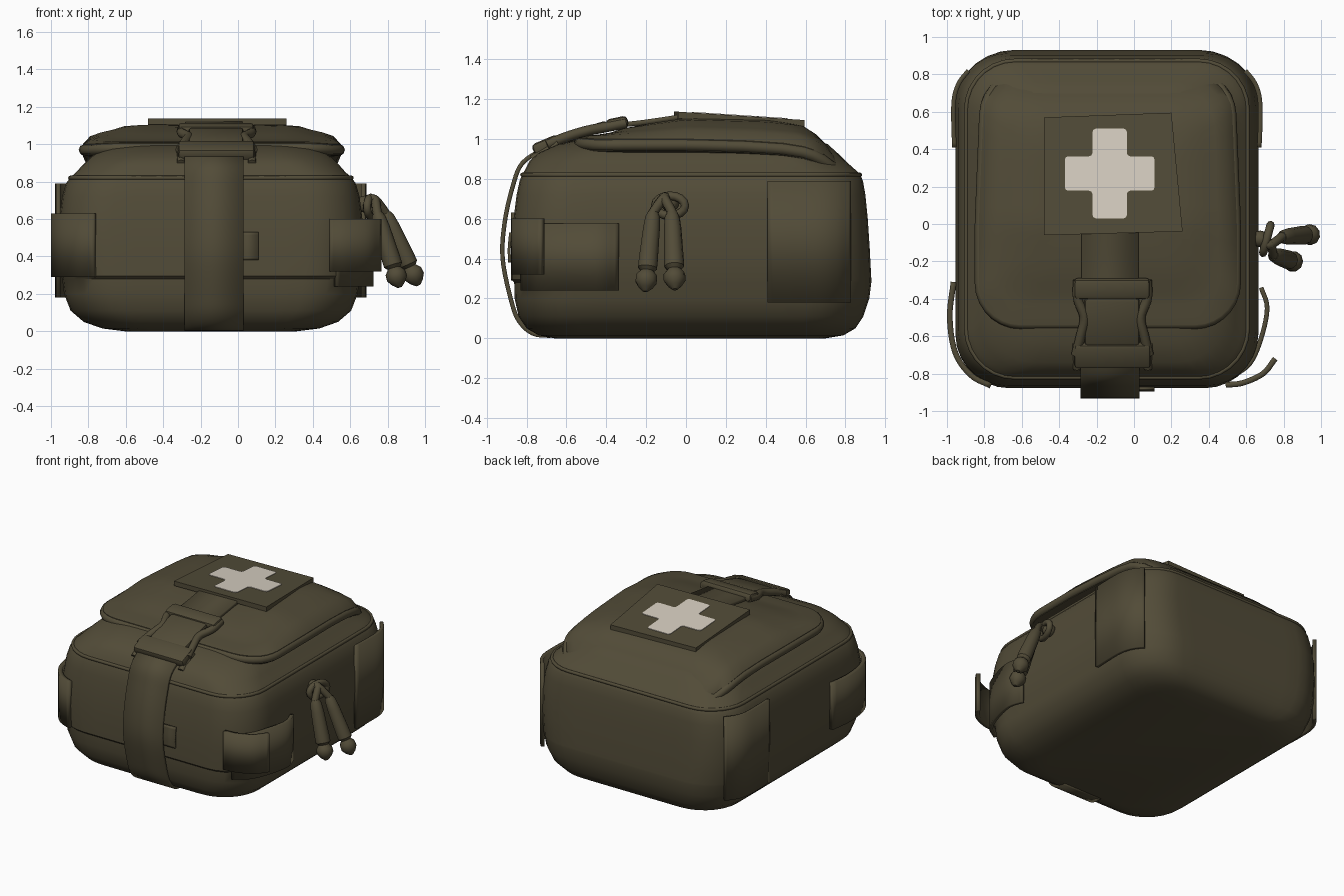
import bpy, bmesh, math
from mathutils import Vector

if "Cube" in bpy.data.objects:
    bpy.data.objects.remove(bpy.data.objects["Cube"], do_unlink=True)

MID = -0.145  # the bag's own centre line in x


def material(name, rgb):
    m = bpy.data.materials.new(name)
    m.use_nodes = True
    m.diffuse_color = (*rgb, 1)
    bsdf = m.node_tree.nodes["Principled BSDF"]
    bsdf.inputs["Base Color"].default_value = (*rgb, 1)
    bsdf.inputs["Roughness"].default_value = 0.9
    return m


OLIVE = material("olive fabric", (0.084, 0.071, 0.039))
CREAM = material("cream print", (0.69, 0.63, 0.54))


def finish(name, bm, mat=OLIVE, angle=40):
    bmesh.ops.recalc_face_normals(bm, faces=bm.faces)
    me = bpy.data.meshes.new(name)
    bm.to_mesh(me)
    bm.free()
    me.materials.append(mat)
    ob = bpy.data.objects.new(name, me)
    bpy.context.collection.objects.link(ob)
    bpy.ops.object.select_all(action="DESELECT")
    ob.select_set(True)
    bpy.context.view_layer.objects.active = ob
    bpy.ops.object.shade_smooth_by_angle(angle=math.radians(angle))
    return ob


def interp(table, t):
    for (a, za), (b, zb) in zip(table, table[1:]):
        if t <= b:
            return za + (zb - za) * max(0, (t - a) / (b - a))
    return table[-1][1]


def smooth_path(pts, steps=5):
    p = [Vector(q) for q in pts]
    p = [2 * p[0] - p[1]] + p + [2 * p[-1] - p[-2]]
    out = []
    for a, b, c, d in zip(p, p[1:], p[2:], p[3:]):
        for i in range(steps):
            t = i / steps
            out.append(0.5 * (2 * b + (c - a) * t + (2 * a - 5 * b + 4 * c - d) * t * t
                              + (3 * b - a - 3 * c + d) * t ** 3))
    return out + [p[-2]]


def rounded_rect(x0, x1, y0, y1, r, side=9, corner=7):
    """Plan outline with rounded corners and subdivided straight sides."""
    pts = []
    for k, (cx, cy) in enumerate([(x1 - r, y1 - r), (x0 + r, y1 - r), (x0 + r, y0 + r), (x1 - r, y0 + r)]):
        arc = [(k + i / corner) * math.pi / 2 for i in range(corner + 1)]
        pts += [(cx + r * math.cos(a), cy + r * math.sin(a)) for a in arc]
    out = []
    for i, p in enumerate(pts):
        q = pts[(i + 1) % len(pts)]
        n = side if i % (corner + 1) == corner else 1
        out += [Vector(p).lerp(Vector(q), j / n) for j in range(n)]
    return out


def loft(name, rings):
    bm = bmesh.new()
    rows = [[bm.verts.new(p) for p in ring] for ring in rings]
    for a, b in zip(rows, rows[1:]):
        for i in range(len(a)):
            j = (i + 1) % len(a)
            bm.faces.new((a[i], a[j], b[j], b[i]))
    bm.faces.new(rows[0])
    bm.faces.new(rows[-1])
    return finish(name, bm)


def ribbon(name, path, lo, hi, thick=0.025, axis="z", mirror=False):
    """Webbing strip: path in xy (axis z) or in yz (axis x), spanning lo to hi."""
    bm = bmesh.new()
    rows = []
    for a, b in smooth_path(path):
        a = 2 * MID - a if mirror else a
        rows.append([bm.verts.new((a, b, h) if axis == "z" else (h, a, b)) for h in (lo, hi)])
    for r, s in zip(rows, rows[1:]):
        bm.faces.new((r[0], r[1], s[1], s[0]))
    ob = finish(name, bm)
    mod = ob.modifiers.new("thickness", "SOLIDIFY")
    mod.thickness, mod.offset = thick, 0
    return ob


def plate(name, pts, top, thick, mat=OLIVE, corner=0.0):
    """Flat plate whose top height is a function of y."""
    bm = bmesh.new()
    face = bm.faces.new([bm.verts.new((x, y, top(y) - thick)) for x, y in pts])
    if corner:
        bmesh.ops.bevel(bm, geom=bm.verts[:], offset=corner, segments=2, affect="VERTICES", profile=0.5)
    ext = bmesh.ops.extrude_face_region(bm, geom=bm.faces[:])
    bmesh.ops.translate(bm, vec=(0, 0, thick), verts=[v for v in ext["geom"] if isinstance(v, bmesh.types.BMVert)])
    return finish(name, bm, mat, 30)


def tube(name, pts, radius, cyclic=False):
    cu = bpy.data.curves.new(name, "CURVE")
    cu.dimensions, cu.bevel_depth, cu.bevel_resolution, cu.use_fill_caps = "3D", radius, 2, True
    sp = cu.splines.new("POLY")
    sp.points.add(len(pts) - 1)
    for p, q in zip(sp.points, pts):
        p.co = (*q, 1)
    sp.use_cyclic_u = cyclic
    sp.use_smooth = True
    cu.materials.append(OLIVE)
    ob = bpy.data.objects.new(name, cu)
    bpy.context.collection.objects.link(ob)


def box(name, x0, x1, centre, depth, height, tilt, bevel=0.02):
    bm = bmesh.new()
    bmesh.ops.create_cube(bm, size=1)
    bmesh.ops.scale(bm, vec=(x1 - x0, depth, height), verts=bm.verts)
    bmesh.ops.bevel(bm, geom=bm.edges[:], offset=bevel, segments=2, affect="EDGES", profile=0.5)
    ob = finish(name, bm)
    ob.location = ((x0 + x1) / 2, *centre)
    ob.rotation_euler.x = tilt


# Main body with a stepped front panel: height, half width, front y, back y, corner radius
BODY = [(0.0, 0.46, -0.66, 0.70, 0.20), (0.015, 0.58, -0.74, 0.79, 0.24), (0.05, 0.68, -0.80, 0.85, 0.27),
        (0.11, 0.75, -0.84, 0.89, 0.29), (0.2, 0.785, -0.86, 0.92, 0.30), (0.28, 0.795, -0.862, 0.93, 0.30),
        (0.295, 0.80, -0.878, 0.93, 0.30), (0.45, 0.81, -0.878, 0.922, 0.29), (0.6, 0.81, -0.865, 0.912, 0.28),
        (0.72, 0.795, -0.85, 0.90, 0.28), (0.79, 0.775, -0.835, 0.888, 0.27), (0.825, 0.75, -0.82, 0.872, 0.26),
        (0.85, 0.72, -0.805, 0.845, 0.25), (0.89, 0.685, -0.785, 0.80, 0.27), (0.93, 0.645, -0.74, 0.76, 0.27),
        (0.975, 0.58, -0.64, 0.71, 0.25), (1.0, 0.5, -0.52, 0.62, 0.22)]
loft("bag_body", [[(x, y, z) for x, y in rounded_rect(MID - w, MID + w, y0, y1, r)] for z, w, y0, y1, r in BODY])

# Zip piping around the top of the body
tube("zip_piping", [(x, y, 0.82) for x, y in rounded_rect(MID - 0.752, MID + 0.752, -0.82, 0.872, 0.26)], 0.012, True)

# Domed lid flap
EDGE = [(-0.56, 0.98), (-0.45, 0.97), (0, 0.97), (0.3, 0.962), (0.55, 0.945), (0.66, 0.91), (0.74, 0.85), (0.81, 0.81)]
CROWN = [(-0.56, 1.02), (-0.3, 1.06), (0, 1.105), (0.4, 1.094), (0.58, 1.075), (0.66, 1.05), (0.72, 1.0), (0.81, 0.84)]


def flap_ring(inset, blend, lift):
    """Outline inset from the rim; the sides taper slightly towards the back."""
    pts = rounded_rect(-0.83 + inset, 0.55 - inset, -0.54 + inset, 0.81 - inset, max(0.05, 0.22 - inset * 0.4))
    return [(MID + (x - MID) * (1 - 0.06 * max(0, y)), y,
             interp(EDGE, y) * (1 - blend) + interp(CROWN, y) * blend + lift) for x, y in pts]


loft("lid_flap", [flap_ring(*r) for r in [(0.08, 0, -0.04), (0, 0, -0.03), (0, 0, 0.03), (0.04, 0.4, 0.02),
                                        (0.1, 0.62, 0.01), (0.16, 0.8, 0), (0.22, 0.94, 0), (0.32, 1, 0),
                                        (0.45, 1, 0), (0.6, 1, 0)]])
tube("flap_binding", flap_ring(0.008, 0, 0), 0.03, True)

# Patch with cross


def patch_top(y):
    return 1.137 - 0.066 * (y + 0.04)


plate("patch", [(-0.48, 0.57), (-0.48, -0.06), (0.26, -0.04), (0.2, 0.595)], patch_top, 0.034)
CX, CY, ARM, LONG = -0.13, 0.27, 0.092, 0.24
quarter = [(ARM, LONG), (ARM, ARM), (LONG, ARM)]
cross = []
for k in range(4):
    c, s = round(math.cos(k * math.pi / 2)), round(math.sin(k * math.pi / 2))
    cross += [(CX + x * c + y * s, CY - x * s + y * c) for x, y in quarter]
plate("patch_cross", cross, lambda y: patch_top(y) + 0.004, 0.008, CREAM, 0.018)

# Centre strap, its folded tail, and the strap down from the patch
ribbon("front_strap", [(-0.68, 0.012), (-0.77, 0.025), (-0.84, 0.09), (-0.88, 0.2), (-0.92, 0.4), (-0.91, 0.58),
                       (-0.87, 0.76), (-0.82, 0.88), (-0.70, 0.96)], -0.285, 0.03, 0.022, "x")
ribbon("strap_tail", [(-0.885, 0.38), (-0.887, 0.45), (-0.88, 0.53)], 0.0, 0.11, 0.015, "x")
ribbon("top_strap", [(0.0, 1.115), (-0.2, 1.085), (-0.36, 1.065), (-0.45, 1.04)], -0.28, 0.025, 0.025, "x")

# Buckle: two bars, a waisted body and side arms
box("buckle_upper_bar", -0.32, 0.085, (-0.345, 1.078), 0.11, 0.06, 0.2)
box("buckle_lower_bar", -0.32, 0.09, (-0.7, 0.965), 0.14, 0.07, 0.4)
box("buckle_body", -0.265, 0.03, (-0.52, 1.03), 0.27, 0.05, 0.3)
for n, s in (("left", 1), ("right", -1)):
    tube("buckle_arm_" + n, [(-0.115 + s * x, y, z) for x, y, z in smooth_path(
        [(0.185, -0.3, 1.08), (0.185, -0.4, 1.06), (0.15, -0.5, 1.04), (0.17, -0.6, 1.01), (0.195, -0.7, 0.97)])], 0.026)
    tube("buckle_side_" + n, [(-0.115 + s * 0.19, y, z) for y, z in ((-0.64, 0.975), (-0.77, 0.895))], 0.025)

# Side wings in front of the back corners, both sides
for n, m in (("left", False), ("right", True)):
    ribbon("back_wing_" + n, [(0.595, 0.82), (0.645, 0.755), (0.672, 0.67), (0.675, 0.54), (0.67, 0.41)],
           0.18, 0.79, 0.024, mirror=m)

# Compression loops at the front corners
ribbon("corner_loop_left", [(0.52, -0.82), (0.62, -0.745), (0.68, -0.61), (0.712, -0.45), (0.68, -0.34)], 0.24, 0.575)
ribbon("loop_tail_left", [(0.49, -0.86), (0.58, -0.85), (0.69, -0.8), (0.755, -0.72)], 0.32, 0.6, 0.03)
ribbon("corner_loop_right", [(-0.765, -0.865), (-0.87, -0.81), (-0.955, -0.69), (-0.985, -0.5), (-0.965, -0.31)],
       0.29, 0.63, 0.03)

# Zip pulls: ring, cords and turned handles
bm = bmesh.new()
bmesh.ops.create_uvsphere(bm, u_segments=12, v_segments=8, radius=0.045)
finish("zip_slider", bm).location = (0.675, -0.08, 0.68)
tube("zip_ring", [(0.71 + 0.02 * math.cos(a), -0.08 + 0.075 * math.cos(a), 0.665 + 0.05 * math.sin(a))
                  for a in [i * math.pi / 8 for i in range(16)]], 0.022, True)
PROFILE = [(0, 0.028), (0.06, 0.038), (0.2, 0.044), (0.6, 0.05), (0.7, 0.05), (0.74, 0.034), (0.8, 0.054),
           (0.88, 0.056), (0.95, 0.036), (1, 0.012)]
for n, top, end in (("front", (0.745, -0.165, 0.63), (0.865, -0.205, 0.235)),
                    ("rear", (0.79, -0.07, 0.63), (0.965, -0.055, 0.245))):
    a, b = Vector(top), Vector(end)
    q = (b - a).to_track_quat("Z", "Y")
    tube("pull_cord_" + n, smooth_path([(0.69, -0.1, 0.69), (0.73, -0.11, 0.705), a, a.lerp(b, 0.1)]), 0.025)
    loft("pull_handle_" + n, [[a.lerp(b, t) + q @ Vector((r * math.cos(k * math.pi / 5), r * math.sin(k * math.pi / 5), 0))
                               for k in range(10)] for t, r in PROFILE])
